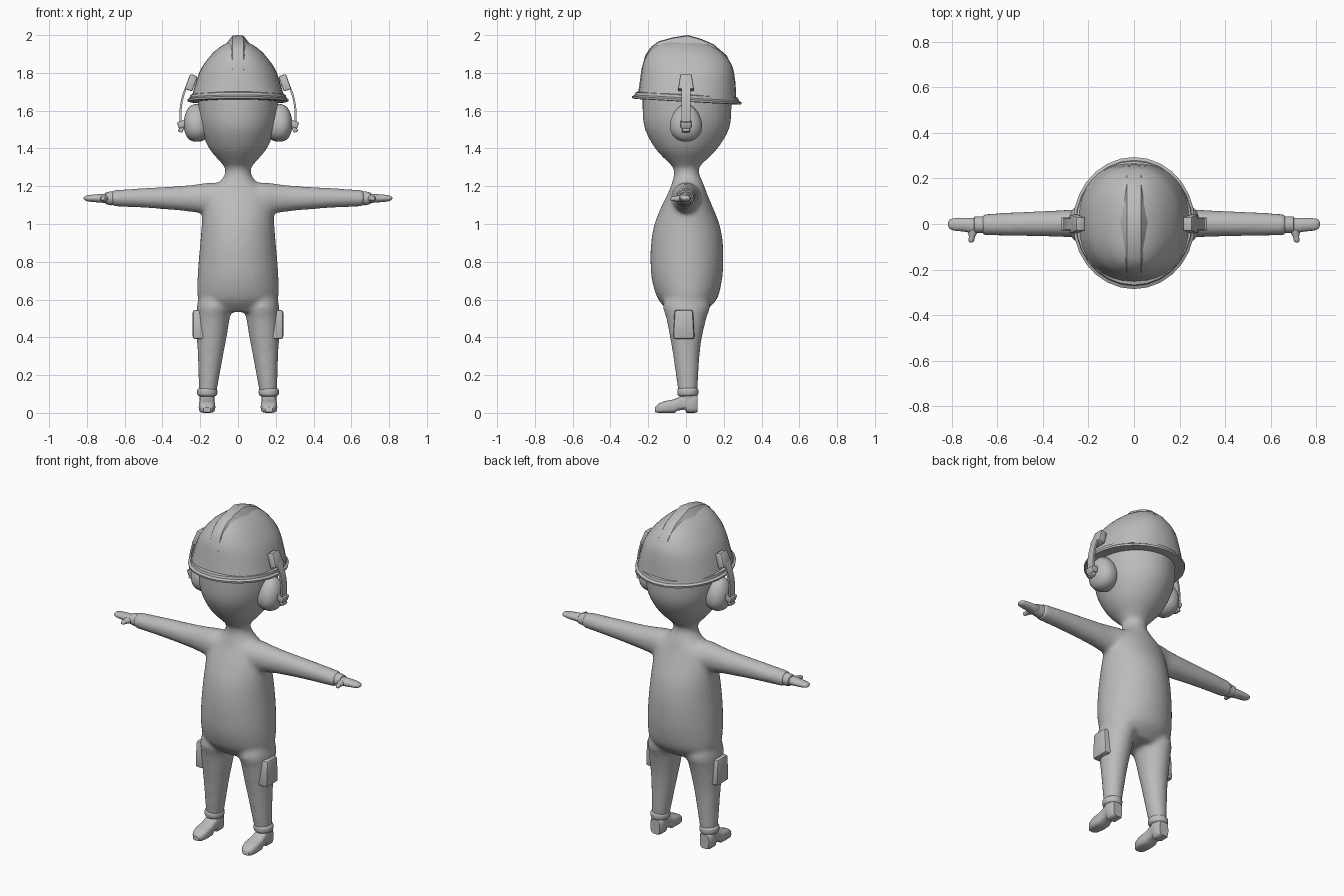
import bpy, bmesh
from math import cos, sin, pi, copysign
from mathutils import Vector, Matrix

if "Cube" in bpy.data.objects:
    bpy.data.objects.remove(bpy.data.objects["Cube"])

grey = bpy.data.materials.new("plain grey")
grey.use_nodes = True
COLOUR = (0.5, 0.5, 0.5, 1)
grey.diffuse_color = COLOUR
grey.node_tree.nodes["Principled BSDF"].inputs["Base Color"].default_value = COLOUR


def finish(name, bm, angle=0.7, mirror=False):
    """Turn a bmesh into a shaded object, optionally mirrored across x."""
    bmesh.ops.recalc_face_normals(bm, faces=bm.faces)
    mesh = bpy.data.meshes.new(name)
    bm.to_mesh(mesh)
    bm.free()
    mesh.materials.append(grey)
    ob = bpy.data.objects.new(name, mesh)
    bpy.context.collection.objects.link(ob)
    bpy.ops.object.select_all(action="DESELECT")
    ob.select_set(True)
    bpy.context.view_layer.objects.active = ob
    bpy.ops.object.shade_smooth_by_angle(angle=angle)
    if mirror:
        ob.modifiers.new("mirror", "MIRROR").use_mirror_merge = False
    return ob


def smooth_rings(rings, steps):
    """Catmull-Rom interpolation between ring descriptions."""
    out = []
    for i in range(len(rings) - 1):
        a, b, c, d = (rings[max(0, min(len(rings) - 1, i + k))] for k in (-1, 0, 1, 2))
        for s in range(steps):
            t = s / steps
            out.append([q + t / 2 * (r - p + t * (2 * p - 5 * q + 4 * r - w + t * (3 * q - p - 3 * r + w)))
                        for p, q, r, w in zip(a, b, c, d)])
    return out + [list(rings[-1])]


def loft(bm, rings, axis="z", n=24, steps=1, square=1.0, tilt=0.0):
    """Skin rings (position, centre u, centre v, radius u, radius v) along an axis."""
    loops = []
    for t, cu, cv, ru, rv in smooth_rings(rings, steps):
        loop = []
        for k in range(n):
            a = 2 * pi * k / n
            u = cu + ru * copysign(abs(cos(a)) ** square, cos(a))
            v = cv + rv * copysign(abs(sin(a)) ** square, sin(a))
            p = {"x": (t, u, v), "y": (u, t, v), "z": (u, v, t - tilt * v)}[axis]
            loop.append(bm.verts.new(p))
        loops.append(loop)
    for lo, hi in zip(loops, loops[1:]):
        for k in range(n):
            bm.faces.new((lo[k], lo[(k + 1) % n], hi[(k + 1) % n], hi[k]))
    bm.faces.new(loops[0])
    bm.faces.new(loops[-1])


def box(bm, centre, size, turn=0.0, bevel=0.008, taper=1.0):
    """Bevelled box turned about y; taper narrows its top along y."""
    m = Matrix.Translation(centre) @ Matrix.Rotation(turn, 4, "Y") @ Matrix.Diagonal((*size, 1))
    made = bmesh.ops.create_cube(bm, size=1)["verts"]
    for v in made:
        if v.co.z > 0:
            v.co.y *= taper
        v.co = m @ v.co
    edges = list({e for v in made for e in v.link_edges})
    bmesh.ops.bevel(bm, geom=edges, offset=bevel, segments=2, affect="EDGES", profile=0.5)


# Body: torso, head, arms and legs fused into one soft skin
bm = bmesh.new()
loft(bm, [(.535, 0, .005, .17, .09), (.6, 0, .008, .212, .155), (.7, 0, .005, .215, .185),
          (.8, 0, .005, .209, .193), (.9, 0, .005, .2, .19), (1, 0, .005, .192, .172),
          (1.1, 0, .005, .186, .132), (1.17, 0, .008, .165, .1), (1.22, 0, .008, .1, .082),
          (1.27, 0, .003, .068, .066), (1.32, 0, 0, .076, .075)], steps=3, n=32)
loft(bm, [(1.285, 0, 0, .055, .05), (1.33, 0, 0, .095, .098), (1.4, 0, .002, .153, .165),
          (1.5, 0, .005, .195, .222), (1.6, 0, .005, .21, .235), (1.72, 0, .005, .2, .225),
          (1.8, 0, .005, .13, .15)], steps=4, n=32)
for s in (-1, 1):
    loft(bm, [(0, 0, 1.125, .08, .085), (s * .13, 0, 1.135, .08, .085), (s * .2, 0, 1.135, .068, .078),
              (s * .3, .002, 1.136, .06, .066), (s * .5, 0, 1.138, .053, .052),
              (s * .67, -.003, 1.136, .047, .043)], axis="x", steps=4)
    loft(bm, [(.66, s * .12, .005, .075, .09), (.57, s * .125, .003, .092, .125),
              (.5, s * .132, .002, .088, .106), (.4, s * .139, 0, .079, .085),
              (.3, s * .146, .002, .067, .07), (.1, s * .161, .01, .046, .05)], steps=4)
body = finish("body_suit_and_head", bm, angle=3)
remesh = body.modifiers.new("fuse", "REMESH")
remesh.mode, remesh.voxel_size, remesh.use_smooth_shade = "VOXEL", 0.012, True
soft = body.modifiers.new("soften", "SMOOTH")
soft.factor, soft.iterations = 0.5, 8

# Gloved hands: wrist band, palm and thumb
bm = bmesh.new()
loft(bm, [(.655, -.003, 1.136, .036, .036), (.675, -.003, 1.136, .037, .037),
          (.70, -.003, 1.136, .036, .03), (.705, -.003, 1.136, .028, .022)], axis="x", n=16)
loft(bm, [(.67, -.003, 1.136, .026, .026), (.71, -.006, 1.136, .033, .024), (.75, -.003, 1.136, .03, .021),
          (.79, -.002, 1.136, .027, .017), (.81, -.001, 1.136, .02, .011),
          (.817, 0, 1.136, .006, .003)], axis="x", n=16, steps=3)
loft(bm, [(-.082, .716, 1.133, .004, .004), (-.075, .715, 1.133, .012, .011), (-.055, .712, 1.134, .014, .014),
          (-.035, .708, 1.135, .022, .017), (-.01, .705, 1.136, .03, .018)], axis="y", n=12, steps=3)
finish("glove", bm, mirror=True)

# Trouser cuffs
bm = bmesh.new()
loft(bm, [(.088, .163, .01, .04, .045), (.095, .163, .01, .051, .054), (.11, .163, .01, .054, .056),
          (.124, .163, .01, .052, .055), (.132, .163, .01, .042, .046)], n=24, steps=2)
finish("trouser_cuff", bm, mirror=True)

# Boots: toe-to-heel shape plus ankle
bm = bmesh.new()
loft(bm, [(y, .164, (top + low) / 2, w, (top - low) / 2) for y, low, top, w in
          ((-.163, .004, .03, .02), (-.145, 0, .05, .036), (-.11, 0, .063, .044), (-.06, 0, .072, .043),
           (-.045, .012, .08, .04), (-.005, .018, .1, .038), (.002, 0, .1, .04),
           (.045, 0, .1, .04), (.06, .004, .09, .03))], axis="y", n=20, square=.6)
loft(bm, [(.03, .164, .015, .038, .042), (.07, .164, .013, .04, .044), (.11, .164, .012, .042, .046)])
finish("boot", bm, mirror=True)

# Thigh pockets
bm = bmesh.new()
box(bm, (.2, -.012, .468), (.08, .115, .155), bevel=.014, taper=.85)
finish("thigh_pocket", bm, mirror=True)

# Helmet shell
bm = bmesh.new()
loft(bm, [(1.665, 0, .005, .247, .262), (1.72, 0, .008, .232, .255), (1.8, 0, .01, .206, .246),
          (1.85, 0, .008, .178, .234), (1.9, 0, .003, .138, .205), (1.93, 0, -.003, .105, .175),
          (1.955, 0, -.005, .065, .13), (1.968, 0, -.005, .03, .07)],
     n=32, steps=2, square=.88, tilt=.03)
finish("helmet_shell", bm)

# Helmet brim: sloping flared lip with a bead above it
bm = bmesh.new()
loft(bm, [(1.647, 0, .004, .235, .258), (1.649, 0, .004, .266, .288), (1.660, 0, .004, .268, .29),
          (1.668, 0, .004, .256, .276), (1.682, 0, .004, .254, .272), (1.687, 0, .004, .24, .26)],
     n=28, tilt=.055)
finish("helmet_brim", bm, angle=.6)

# Helmet crest: raised ridge following the side outline
path = [(-.254, 1.69), (-.245, 1.75), (-.236, 1.82), (-.215, 1.895), (-.185, 1.938), (-.145, 1.967),
        (-.07, 1.988), (.01, 2.0), (.08, 1.98), (.145, 1.952), (.215, 1.893), (.25, 1.82), (.262, 1.75),
        (.266, 1.68)]
bm = bmesh.new()
rows = []
for i, (y, z) in enumerate(path):
    before, after = path[max(0, i - 1)], path[min(len(path) - 1, i + 1)]
    out = Vector((0, before[1] - after[1], after[0] - before[0])).normalized()
    crown = Vector((0, y, z))
    rows.append([bm.verts.new(crown + Vector((x, 0, 0)) - out * d)
                 for x, d in ((-.062, .045), (-.03, .004), (0, 0), (.03, .004), (.062, .045))])
for a, b in zip(rows, rows[1:]):
    for k in range(5):
        j = (k + 1) % 5
        bm.faces.new((a[k], a[j], b[j], b[k]))
bm.faces.new(rows[0])
bm.faces.new(rows[-1])
finish("helmet_crest", bm, angle=.5)

# Ear cups: egg-shaped, wider below
bm = bmesh.new()
loft(bm, [(.17, 0, 1.535, .07, .085), (.2, 0, 1.535, .082, .098), (.235, 0, 1.535, .083, .098),
          (.262, 0, 1.533, .07, .082), (.28, 0, 1.53, .045, .05), (.286, 0, 1.53, .015, .018)],
     axis="x", n=28, steps=3)
for v in bm.verts:
    v.co.y *= 1 - 1.8 * (v.co.z - 1.535)
finish("ear_cup", bm, mirror=True)

# Ear cup holders: helmet clip, bowed strap and lower clamp
bm = bmesh.new()
box(bm, (.248, 0, 1.748), (.042, .085, .085), turn=-.35, taper=.7)
strap = smooth_rings([(.262, 1.74), (.285, 1.68), (.298, 1.61), (.3, 1.53)], 4)
rows = [[bm.verts.new((x + dx, dy, z)) for dx, dy in ((0, -.024), (.011, -.024), (.011, .024), (0, .024))]
        for x, z in strap]
for a, b in zip(rows, rows[1:]):
    for k in range(4):
        bm.faces.new((a[k], a[(k + 1) % 4], b[(k + 1) % 4], b[k]))
bm.faces.new(rows[0])
bm.faces.new(rows[-1])
box(bm, (.298, 0, 1.528), (.042, .056, .035), turn=.3, bevel=.005)
box(bm, (.3, 0, 1.503), (.025, .04, .036), turn=-.4, bevel=.005)
finish("ear_cup_holder", bm, angle=.5, mirror=True)
